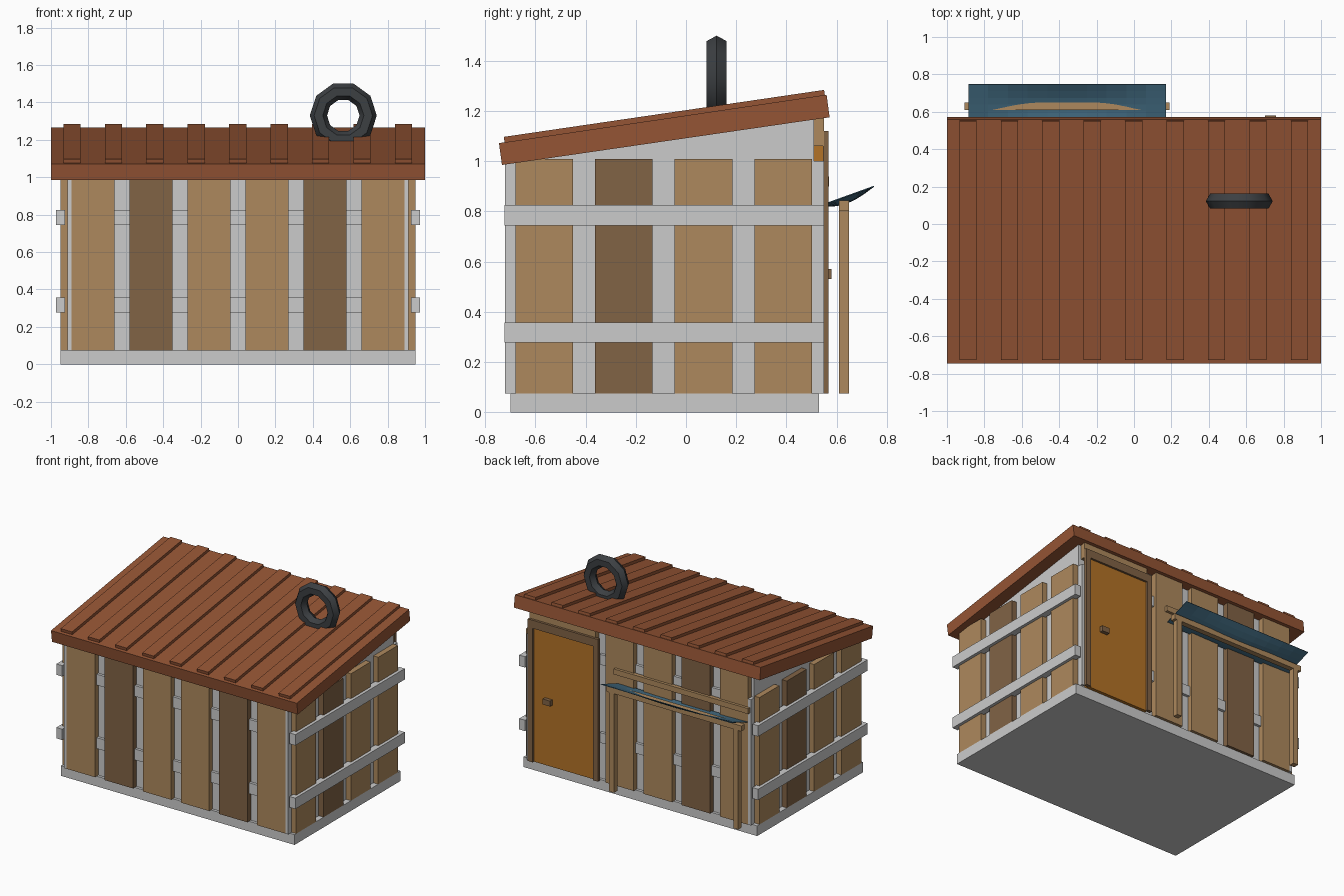
import bpy, math

if "Cube" in bpy.data.objects:
    bpy.data.objects.remove(bpy.data.objects["Cube"])

def material(name, rgb):
    m = bpy.data.materials.new(name)
    m.diffuse_color = (*rgb, 1)
    m.use_nodes = True
    m.node_tree.nodes["Principled BSDF"].inputs["Base Color"].default_value = m.diffuse_color
    return m

TAN = material("light_wood", (.42, .25, .11))
DARK = material("dark_wood", (.22, .125, .06))
RUST = material("rust_roof", (.30, .09, .035))
ORANGE = material("door_orange", (.45, .17, .02))
BLUE = material("awning_blue", (.06, .16, .24))
RUBBER = material("rubber", (.045, .05, .055))

def mesh(name, verts, faces, mat=None):
    me = bpy.data.meshes.new(name)
    me.from_pydata(verts, [], faces)
    ob = bpy.data.objects.new(name, me)
    bpy.context.collection.objects.link(ob)
    if mat:
        me.materials.append(mat)
    return ob

def prism(name, profile, x0, x1, mat=None):
    """Extrude a (y, z) profile, anticlockwise seen from +x, along x."""
    n = len(profile)
    verts = [(x, y, z) for x in (x0, x1) for y, z in profile]
    faces = [tuple(range(n - 1, -1, -1)), tuple(range(n, 2 * n))]
    faces += [(i, (i + 1) % n, n + (i + 1) % n, n + i) for i in range(n)]
    return mesh(name, verts, faces, mat)

def box(name, x0, x1, y0, y1, z0, z1, mat=None):
    return prism(name, [(y0, z0), (y1, z0), (y1, z1), (y0, z1)], x0, x1, mat)

# Base and sloped core
box("base", -.95, .95, -.70, .53, 0, .075)
prism("wall_core", [(-.68, .07), (.51, .07), (.51, 1.18), (-.68, 1.01)], -.91, .91)

# Front and back planks (the door replaces the last back planks)
for i in range(6):
    x = -.775 + .31 * i
    mat = DARK if i in (1, 4) else TAN
    box("front_plank", x - .115, x + .115, -.72, -.675, .075, 1.01, mat)
    if i < 4:
        box("back_plank", x - .115, x + .115, .505, .55, .075, 1.18, mat)
box("door_lintel", .35, .89, .505, .55, 1.06, 1.18, TAN)

# Side planks, the left side turned half a circle from the right
for i in range(4):
    y = -.565 + .3175 * i
    box("right_plank", .905, .95, y - .115, y + .115, .075, 1.008, DARK if i == 1 else TAN)
    box("left_plank", -.95, -.905, y - .115, y + .115, .075, 1.008, DARK if i == 2 else TAN)

# Rails: outside the side planks, behind the front and back planks
for z in (.278, .745):
    for s in (-1, 1):
        a, b = sorted((s * .925, s * .972))
        box("side_rail", a, b, -.722, .55, z, z + .08)
    box("front_rail", -.89, .89, -.70, -.67, z, z + .08)
for z in (.345, .92):
    box("back_rail", -.89, .33, .50, .53, z, z + .075)

# Corner posts
for s in (-1, 1):
    a, b = sorted((s * .89, s * .912))
    for y in (-.72, .51):
        box("corner_post", a, b, y, y + .04, .075, 1.0)

# Roof slab and battens
prism("roof", [(-.733, .985), (.572, 1.175), (.56, 1.265), (-.745, 1.072)], -1, 1, RUST)
for i in range(9):
    x = -.888 + .2216 * i
    prism("roof_batten", [(-.72, 1.06), (.555, 1.25), (.55, 1.284), (-.726, 1.097)],
          x - .046, x + .046, RUST)

# Door, frame and handle
box("door", .35, .86, .51, .553, .075, 1.06, ORANGE)
for x in (.32, .85):
    box("door_stile", x, x + .04, .545, .568, .075, 1.12, DARK)
box("door_head", .36, .85, .545, .568, 1.06, 1.12, DARK)
box("door_handle", .70, .76, .55, .58, .53, .57, DARK)

# Awning frame
for x in (-.88, .13):
    box("awning_post", x, x + .04, .61, .65, .075, .81, TAN)
box("awning_beam", -.905, .19, .61, .65, .803, .843, TAN)
box("wall_beam", -.905, .19, .54, .57, .90, .94, TAN)

# Sagging awning sheet
NU, NV = 10, 6
verts = []
for j in range(NV + 1):
    y = .53 + .217 * j / NV
    for i in range(NU + 1):
        u = i / NU
        sag = .028 * math.sin(math.pi * u) * math.sin(math.pi * j / NV)
        verts.append((-.885 + 1.055 * u, y, .838 + (y - .57) * .36 - sag))
W = NU + 1
faces = [(j * W + i, j * W + i + 1, (j + 1) * W + i + 1, (j + 1) * W + i)
         for j in range(NV) for i in range(NU)]
sheet = mesh("awning_sheet", verts, faces, BLUE)
sheet.modifiers.new("thickness", 'SOLIDIFY').thickness = .004

# Old tyre standing on the roof
bpy.ops.mesh.primitive_torus_add(major_segments=10, minor_segments=6, major_radius=.133,
                                 minor_radius=.046, location=(.563, .122, 1.33),
                                 rotation=(math.pi / 2, 0, 0))
tyre = bpy.context.object
tyre.name = "tyre"
tyre.data.materials.append(RUBBER)
bpy.ops.object.shade_smooth_by_angle(angle=math.radians(40))
